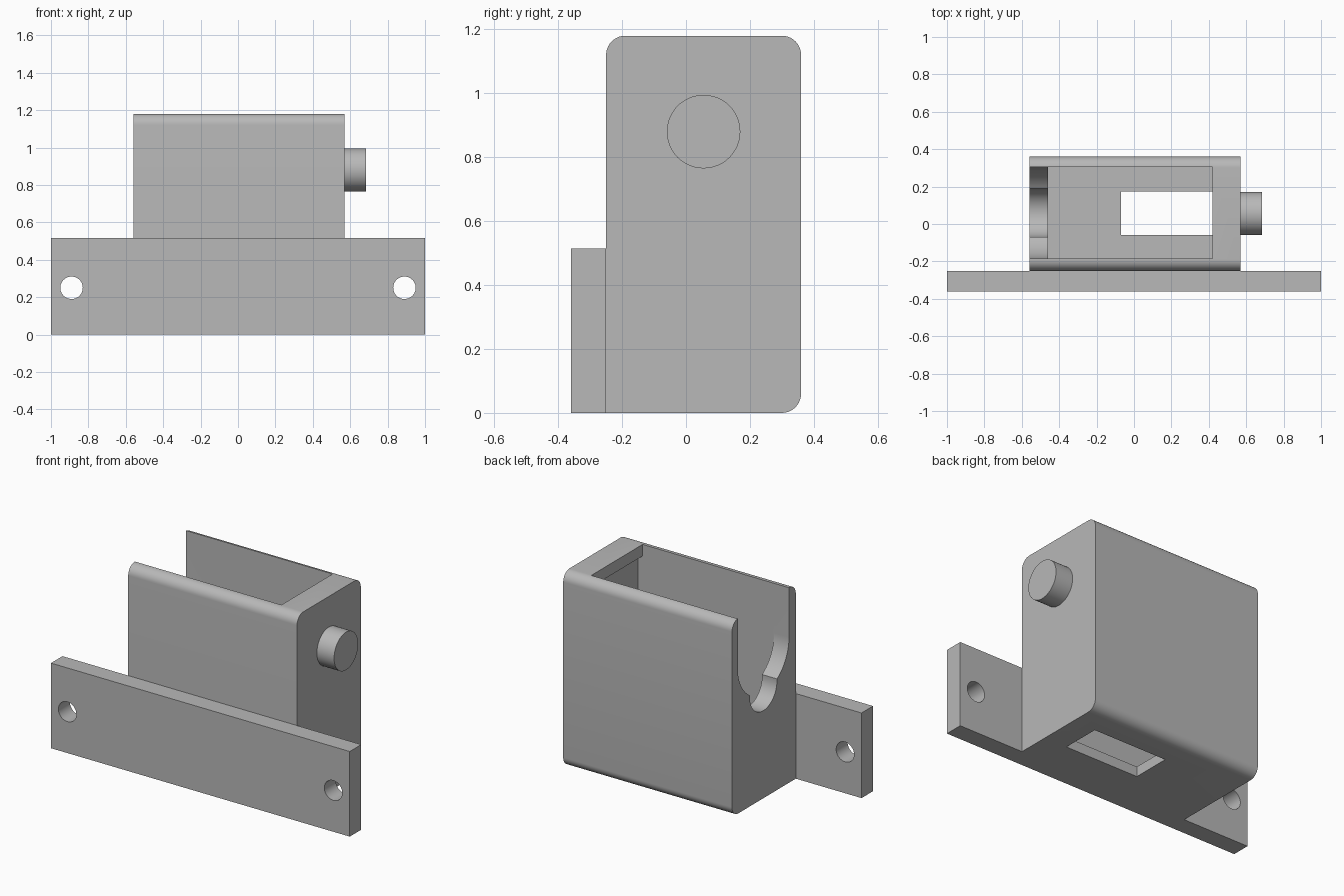
import bpy
import bmesh
from math import acos, cos, sin, pi, radians

cube = bpy.data.objects.get("Cube")
if cube:
    bpy.data.objects.remove(cube, do_unlink=True)

grey = bpy.data.materials.new("plain grey")
grey.use_nodes = True
color = (0.48, 0.48, 0.48, 1)
grey.diffuse_color = color
grey.node_tree.nodes["Principled BSDF"].inputs["Base Color"].default_value = color


def prism(name, outline, axis, start, end):
    """Extrude a closed outline along x (y, z points) or y (x, z points)."""
    bm = bmesh.new()

    def place(p, d):
        return (d, p[0], p[1]) if axis == "x" else (p[0], d, p[1])

    face = bm.faces.new([bm.verts.new(place(p, start)) for p in outline])
    moved = bmesh.ops.extrude_face_region(bm, geom=[face])["geom"]
    for v in moved:
        if isinstance(v, bmesh.types.BMVert):
            v.co["xyz".index(axis)] = end
    bmesh.ops.recalc_face_normals(bm, faces=bm.faces)
    mesh = bpy.data.meshes.new(name)
    bm.to_mesh(mesh)
    bm.free()
    mesh.materials.append(grey)
    obj = bpy.data.objects.new(name, mesh)
    bpy.context.collection.objects.link(obj)
    return obj


def arc(cx, cz, r, a, b, steps=16):
    return [(cx + r * cos(a + (b - a) * i / steps),
             cz + r * sin(a + (b - a) * i / steps)) for i in range(steps + 1)]


def circle(cx, cz, r, steps=48):
    return arc(cx, cz, r, 0, 2 * pi, steps)[:-1]


def rect(a, b, c, d):
    return [(a, c), (b, c), (b, d), (a, d)]


def cut(obj, cutters):
    """Subtract each cutter, bake the result and remove the cutters."""
    for c in cutters:
        c.hide_render = True
        mod = obj.modifiers.new("cut", "BOOLEAN")
        mod.operation = "DIFFERENCE"
        mod.solver = "EXACT"
        mod.object = c
    graph = bpy.context.evaluated_depsgraph_get()
    obj.data = bpy.data.meshes.new_from_object(obj.evaluated_get(graph))
    obj.modifiers.clear()
    for c in cutters:
        bpy.data.objects.remove(c, do_unlink=True)


# Housing: rounded except where the bottom meets the mounting plate
back, front, top, fillet = 0.36, -0.25, 1.18, 0.06
outline = [(front, 0)]
outline += arc(back - fillet, fillet, fillet, -pi / 2, 0, 10)
outline += arc(back - fillet, top - fillet, fillet, 0, pi / 2, 10)
outline += arc(front + fillet, top - fillet, fillet, pi / 2, pi, 10)
housing = prism("housing", outline, "x", -0.56, 0.57)

# Inner cavity with a small overhanging lip at the pin end
cavity = prism("cavity_cutter", [(-0.46, 0.06), (0.45, 0.06), (0.45, 1.11),
                                 (0.42, 1.11), (0.42, 1.3), (-0.46, 1.3)],
               "y", -0.185, 0.305)

# Open end: wide U-shaped slot with a smaller round notch below
mid, axle, big, small = 0.06, 0.88, 0.245, 0.13
turn = acos(small / big)
notch = [(mid - big, 1.3)]
notch += arc(mid, axle, big, pi, pi + turn)
notch += arc(mid, 0.66, small, pi, 2 * pi, 24)
notch += arc(mid, axle, big, 2 * pi - turn, 2 * pi)
notch.append((mid + big, 1.3))
end_slot = prism("end_slot_cutter", notch, "x", -0.7, -0.4)

# Rectangular opening through the floor
floor_slot = prism("floor_slot_cutter", rect(-0.07, 0.42, -0.1, 0.2),
                   "y", -0.06, 0.175)
cut(housing, [cavity, end_slot, floor_slot])

# Mounting plate with two screw holes
plate = prism("mounting_plate", rect(-1, 1, 0, 0.515), "y", -0.36, front)
cut(plate, [prism("screw_hole_cutter", circle(s * 0.89, 0.25, 0.06), "y", -0.5, 0)
            for s in (-1, 1)])

# Side pin
pin = prism("side_pin", circle(0.055, axle, 0.115), "x", 0.57, 0.685)

# Smooth the round surfaces and keep the corners sharp
bpy.ops.object.select_all(action="DESELECT")
for obj in (housing, plate, pin):
    obj.select_set(True)
bpy.context.view_layer.objects.active = housing
bpy.ops.object.shade_smooth_by_angle(angle=radians(30))
